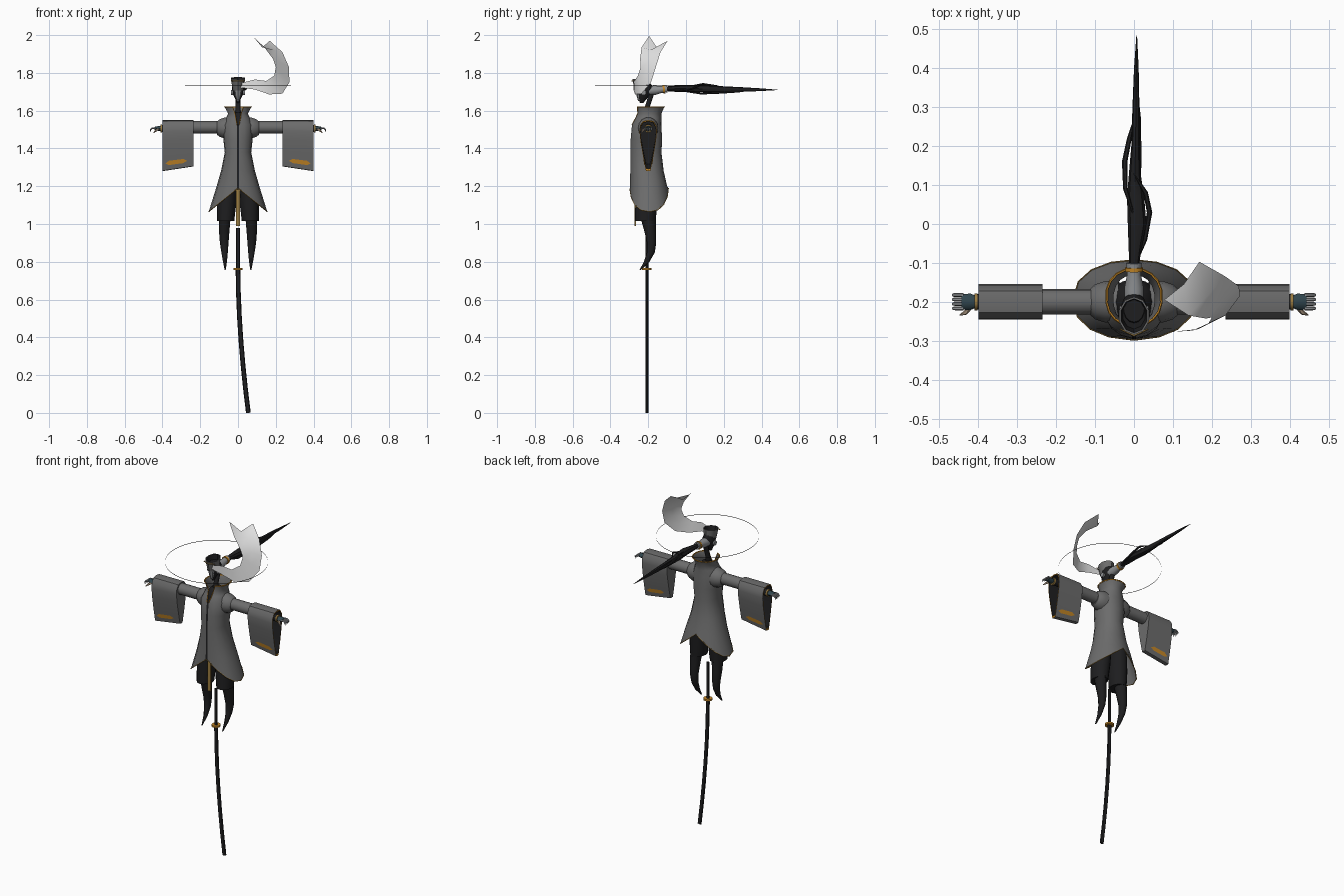
import bpy, bmesh, math
from mathutils import Vector

if "Cube" in bpy.data.objects:
    bpy.data.objects.remove(bpy.data.objects["Cube"])


def mat(name, r, g, b):
    m = bpy.data.materials.new(name)
    m.diffuse_color = (r, g, b, 1)
    m.use_nodes = True
    m.node_tree.nodes["Principled BSDF"].inputs["Base Color"].default_value = m.diffuse_color
    return m


GREY = mat("coat grey", .15, .15, .15)
BLACK = mat("cloth black", .013, .013, .014)
PALE = mat("scarf white", .78, .78, .78)
ORANGE = mat("trim orange", .55, .24, .02)
GOLD = mat("dull gold", .33, .2, .05)
TEAL = mat("glove teal", .03, .06, .075)
METAL = mat("light metal", .27, .28, .29)
TAN = mat("thumb tan", .5, .38, .27)


def finish(name, bm, mats, angle=40, normals=True):
    if normals:
        bmesh.ops.recalc_face_normals(bm, faces=bm.faces)
    me = bpy.data.meshes.new(name)
    bm.to_mesh(me)
    bm.free()
    for m in mats:
        me.materials.append(m)
    me.shade_smooth()
    me.set_sharp_from_angle(angle=math.radians(angle))
    ob = bpy.data.objects.new(name, me)
    bpy.context.collection.objects.link(ob)
    return ob


def loft(name, rings, mats, caps=(True, True), rule=None, closed=True, angle=40):
    """Skin a list of point rings; rule(ring, side) gives a material index or None for a gap."""
    bm = bmesh.new()
    vs = [[bm.verts.new(p) for p in r] for r in rings]
    n = len(rings[0])
    for i in range(len(rings) - 1):
        for j in range(n if closed else n - 1):
            k = rule(i, j) if rule else 0
            if k is None:
                continue
            q = (j + 1) % n
            f = bm.faces.new((vs[i][j], vs[i][q], vs[i + 1][q], vs[i + 1][j]))
            f.material_index = k
    for on, r in zip(caps, (vs[0], vs[-1])):
        if on:
            bm.faces.new(r).material_index = len(mats) - 1 if r is vs[-1] else 0
    return finish(name, bm, mats, angle)


def tube(name, pts, radii, m, n=8, loop=False):
    """Tube along a path; radii are numbers or (side, up) pairs."""
    pts = [Vector(p) for p in pts]
    if not isinstance(radii, list):
        radii = [radii] * len(pts)
    d0 = (pts[-1] - pts[0]).normalized() if not loop else Vector((1, 0, 0))
    ref = Vector((0, 1, 0)) if abs(d0.z) > .7 else Vector((0, 0, 1))
    rings, c = [], len(pts)
    for i, p in enumerate(pts):
        a, b = (pts[i - 1], pts[(i + 1) % c]) if loop else (pts[max(i - 1, 0)], pts[min(i + 1, c - 1)])
        d = (b - a).normalized()
        s = d.cross(ref).normalized()
        u = s.cross(d)
        r = radii[i] if isinstance(radii[i], tuple) else (radii[i], radii[i])
        rings.append([p + s * r[0] * math.cos(t) + u * r[1] * math.sin(t)
                      for t in (2 * math.pi * k / n for k in range(n))])
    if loop:
        rings.append(rings[0])
    return loft(name, rings, [m], (not loop, not loop))


def oval(cx, cy, z, rx, ry, n=12, tilt=0):
    return [(cx + rx * math.sin(t), cy - ry * math.cos(t), z + tilt * math.cos(t))
            for t in (2 * math.pi * k / n for k in range(n))]


# coat: z, half width, front y, back y, half angle of the front slit
prof = [(1.62, .071, -.262, -.115, 24), (1.585, .053, -.258, -.13, 18), (1.56, .064, -.268, -.131, 11),
        (1.525, .08, -.286, -.131, 4), (1.45, .078, -.293, -.126, 4), (1.38, .07, -.295, -.13, 4.5),
        (1.28, .09, -.295, -.118, 3.5), (1.2, .113, -.297, -.1, 3), (None, .155, -.297, -.093, 2.2)]
rings = []
for z, rx, yf, yb, a0 in prof:
    angs = [-a0, a0] + [a0 + (360 - 2 * a0) * k / 16 for k in range(1, 16)]
    ring = []
    for a in map(math.radians, angs):
        x = rx * math.sin(a)
        y = (yf + yb) / 2 - (yb - yf) / 2 * math.copysign(abs(math.cos(a)) ** .85, math.cos(a))
        ring.append((x, y, z if z else 1.19 - .125 * abs(x) / .155))
    rings.append(ring)
loft("coat", rings, [GREY, BLACK], (False, False),
     lambda i, j: (None if i < 3 else 1) if j == 0 else 0, angle=50)
tube("collar_trim", rings[0][1:] + rings[0][:1], .0035, ORANGE, 5)
tube("hem_trim", rings[-1], .0025, GOLD, 5, loop=True)
for k in (0, 1):
    tube("lapel_trim", [r[k] for r in rings[:4]], .0025, ORANGE, 5)
loft("undershirt", [oval(0, -.2, 1.42, .055, .06), oval(0, -.2, 1.53, .06, .06),
                    oval(0, -.2, 1.57, .045, .05), oval(0, -.2, 1.59, .025, .025)], [BLACK])
loft("front_sash", [[(-.01, -.272, z), (.01, -.272, z), (.01, -.264, z), (-.01, -.264, z)]
                    for z in (1.2, .99)], [GOLD])

# sleeve cross-section: half depth and height, stretched downwards along the arm
sleeve = [(0, 1.55), (.028, 1.545), (.043, 1.52), (.046, 1.49), (.041, 1.44), (.027, 1.36), (.012, 1.287), (0, 1.285)]
outline = sleeve + [(-h, z) for h, z in sleeve[-2:0:-1]]


def sleeve_point(s, x, h, z, k=1):
    stretch = .925 + .095 * (x - .235) / .165
    z = 1.55 - (1.55 - z) * stretch
    return (s * x, -.2 + h * k, 1.46 + (z - 1.46) * k)


for s, side in ((-1, "right"), (1, "left")):
    # arm and wide sleeve
    tube(side + "_shoulder", [(s * x, -.2, 1.508) for x in (.04, .075, .1, .112)],
         [(.055, .06), (.053, .056), (.045, .046), (.034, .035)], GREY, 14)
    tube(side + "_upper_arm", [(s * .09, -.2, 1.512), (s * .24, -.2, 1.512)], .033, GREY, 14)
    loft(side + "_wide_sleeve",
         [[sleeve_point(s, x, h, z, k) for h, z in outline]
          for x, k in ((.235, 1), (.4, 1), (.4, .93), (.26, .9))],
         [GREY, ORANGE, BLACK], rule=lambda i, j: i)
    # painted stripe on the front and back of the sleeve
    for f in (-1, 1):
        bm = bmesh.new()
        stripe = [(.27, 1.322), (.29, 1.312), (.365, 1.312), (.385, 1.322), (.365, 1.335), (.29, 1.335)]
        bm.faces.new([bm.verts.new(sleeve_point(s, x, f * (.0205 + (z - 1.325) * .2), z))
                      for x, z in stripe])
        for v in bm.verts:
            v.co.y += f * .002
        finish(side + "_sleeve_stripe", bm, [ORANGE])
    # forearm and hand
    tube(side + "_forearm", [(s * .26, -.2, 1.51), (s * .405, -.2, 1.505)], .02, BLACK, 10)
    tube(side + "_cuff", [(s * .402, -.2, 1.505), (s * .41, -.2, 1.505)], .022, GOLD, 10)
    tube(side + "_palm", [(s * .405, -.2, 1.505), (s * .42, -.2, 1.506), (s * .443, -.2, 1.506)],
         [.015, (.021, .013), (.02, .008)], TEAL, 8)
    for k in range(4):
        y = -.217 + .0115 * k
        tube(side + "_finger", [(s * .438, y, 1.508), (s * .455, y, 1.507), (s * .464, y, 1.499),
                                (s * .463, y, 1.487)], [.005, .005, .0045, .002], METAL, 6)
    tube(side + "_thumb", [(s * .42, -.213, 1.503), (s * .433, -.228, 1.496), (s * .447, -.234, 1.483)],
         [.006, .006, .002], TAN, 6)
    # shorts and pointed leg
    loft(side + "_shorts", [oval(s * .052, -.205, 1.24, .046, .06), oval(s * .06, -.21, 1.12, .052, .058),
                            oval(s * .065, -.215, 1.015, .045, .055)], [BLACK])
    loft(side + "_leg", [oval(s * x, y, z, rx, ry, 10) for x, y, z, rx, ry in (
        (.07, -.2, 1.03, .032, .04), (.073, -.19, .96, .029, .03), (.073, -.182, .9, .024, .024),
        (.071, -.186, .85, .018, .021), (.069, -.208, .8, .011, .015), (.068, -.242, .757, .003, .004))],
        [BLACK])
    # ear disc
    tube(side + "_ear_disc", [(s * .025, -.225, 1.695), (s * .037, -.225, 1.695)], .014, METAL, 10)

# neck, head, mask and open visor
tube("neck", [(0, -.215, 1.56), (0, -.205, 1.62), (0, -.182, 1.69)], [.018, .013, .014], BLACK, 10)
loft("head", [oval(0, y, z, rx, ry, 14) for y, z, rx, ry in (
    (-.235, 1.64, .005, .008), (-.23, 1.665, .017, .024), (-.222, 1.69, .029, .037),
    (-.218, 1.72, .033, .043), (-.22, 1.745, .026, .032))], [BLACK])
loft("face_mask", [oval(0, y, z, rx, ry, 8) for y, z, rx, ry in (
    (-.246, 1.652, .006, .008), (-.244, 1.68, .017, .018), (-.243, 1.712, .023, .026))], [METAL])
loft("visor", [oval(0, -.23, 1.71, .029, .04, 10, -.004), oval(0, -.236, 1.772, .04, .049, 10, -.006),
               oval(0, -.236, 1.772, .035, .044, 10, -.006), oval(0, -.232, 1.74, .03, .038, 10, -.004)],
     [GREY, BLACK], (False, True), lambda i, j: 1 if i == 2 else 0)
tube("visor_trim", [(-.036, -.27, 1.757), (0, -.287, 1.757), (.036, -.27, 1.757)], .0025, GOLD, 5)

# hair holder and long swept hair
tube("hair_holder", [(0, -.2, 1.705), (0, -.165, 1.708), (0, -.13, 1.712), (0, -.1, 1.716)],
     [.024, .025, .018, .02], METAL, 12)
tube("hair_holder_ring", [(0, -.122, 1.713), (0, -.112, 1.714)], .023, ORANGE, 12)
tube("hair", [(0, -.11, 1.716), (.003, -.06, 1.716), (.008, .0, 1.718), (.004, .07, 1.716), (.002, .13, 1.715),
              (.004, .2, 1.713), (.005, .3, 1.712), (.006, .4, 1.711), (.007, .484, 1.71)],
     [.012, (.017, .016), (.024, .019), (.022, .02), (.015, .02), (.011, .016), (.009, .012), (.006, .007), .001],
     BLACK, 8)
strands = [[(.01, -.09, 1.71), (.028, -.04, 1.705), (.04, .03, 1.715), (.03, .08, 1.738), (0, .13, 1.735)],
           [(0, .02, 1.73), (-.022, .09, 1.742), (-.024, .16, 1.73), (-.012, .22, 1.715), (0, .27, 1.71)],
           [(0, .0, 1.70), (.012, .08, 1.69), (.012, .18, 1.695), (.012, .27, 1.7), (.007, .36, 1.708)]]
for p in strands:
    tube("hair_strand", p, [.002, (.006, .005), (.007, .006), (.006, .005), .001], BLACK, 6)

# scarf: inner and outer edge of the ribbon with a notched end
inner = [(.01, -.268, 1.745), (.09, -.278, 1.765), (.15, -.274, 1.757), (.192, -.255, 1.785),
         (.2, -.24, 1.83), (.185, -.243, 1.875), (.14, -.235, 1.935), (.078, -.195, 1.996)]
outer = [(.01, -.268, 1.722), (.09, -.278, 1.712), (.165, -.27, 1.686), (.235, -.235, 1.69),
         (.272, -.185, 1.75), (.27, -.16, 1.83), (.235, -.135, 1.91), (.168, -.097, 1.97)]
ribbon = []
for a, b in zip(inner, outer):
    a, b = Vector(a), Vector(b)
    ribbon.append([a, (a + b) / 2, b])
ribbon[-1][1] = Vector((.128, -.155, 1.935))
loft("scarf", ribbon, [PALE], (False, False), closed=False)

# floating thin ring around the head
loft("halo_ring", [oval(0, -.203, z, .28, .28, 64) for z in (1.734, 1.737)], [BLACK], (False, False))

# sheathed blade, guard and grip
path = [(.055 * ((.76 - z) / .76) ** 1.8, -.207, z) for z in (0, .12, .25, .38, .51, .64, .76)]
tube("blade_sheath", path, [(.0125, .008)] * 7, BLACK, 8)
tube("blade_guard", [(0, -.207, .756), (0, -.207, .766)], .025, ORANGE, 12)
tube("blade_grip", [(0, -.207, .76), (0, -.207, .98)], (.0095, .008), BLACK, 8)
